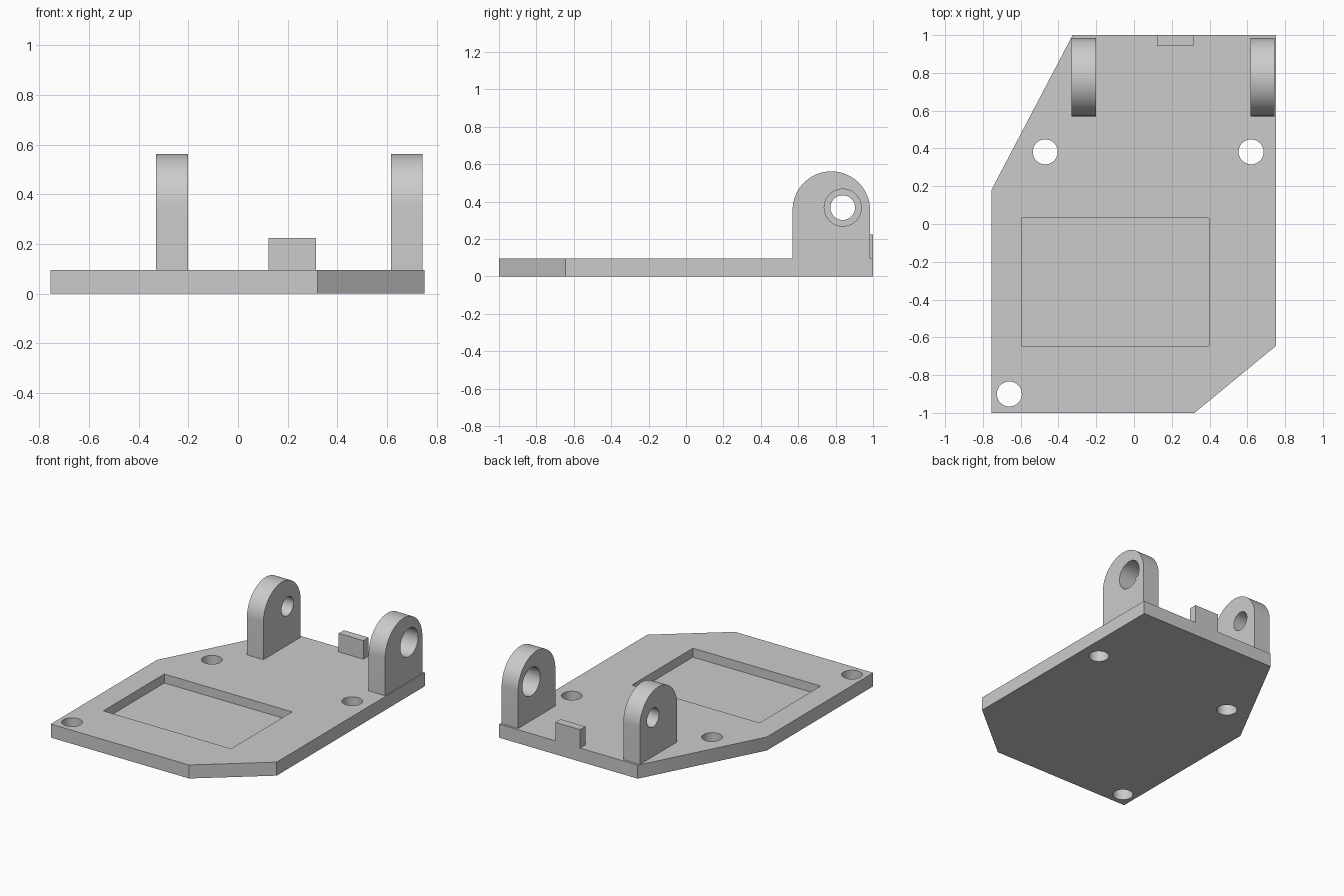
import bpy, bmesh, math
from mathutils import Matrix

default = bpy.data.objects.get("Cube")
if default:
    bpy.data.objects.remove(default, do_unlink=True)

THICK = 0.095      # plate thickness
HOLE_R = 0.066     # screw holes and small pivot bore

grey = bpy.data.materials.new("plain grey")
grey.use_nodes = True
colour = (0.6, 0.6, 0.6, 1)
grey.diffuse_color = colour
grey.node_tree.nodes["Principled BSDF"].inputs["Base Color"].default_value = colour


def extrude_profile(name, points, offset):
    """Solid made by sweeping a closed 3D outline along an offset."""
    bm = bmesh.new()
    face = bm.faces.new([bm.verts.new(p) for p in points])
    swept = bmesh.ops.extrude_face_region(bm, geom=[face])["geom"]
    bmesh.ops.translate(bm, vec=offset, verts=[v for v in swept if isinstance(v, bmesh.types.BMVert)])
    bmesh.ops.recalc_face_normals(bm, faces=bm.faces)
    mesh = bpy.data.meshes.new(name)
    bm.to_mesh(mesh)
    bm.free()
    mesh.materials.append(grey)
    obj = bpy.data.objects.new(name, mesh)
    bpy.context.collection.objects.link(obj)
    return obj


def box(name, x0, x1, y0, y1, z0, z1):
    base = [(x0, y0, z0), (x1, y0, z0), (x1, y1, z0), (x0, y1, z0)]
    return extrude_profile(name, base, (0, 0, z1 - z0))


def cylinder(name, centre, radius, axis):
    """Long round cutter along X or Z."""
    bm = bmesh.new()
    turn = Matrix.Rotation(math.pi / 2, 4, "Y") if axis == "X" else Matrix()
    bmesh.ops.create_cone(bm, cap_ends=True, segments=64, radius1=radius, radius2=radius,
                          depth=0.5, matrix=Matrix.Translation(centre) @ turn)
    mesh = bpy.data.meshes.new(name)
    bm.to_mesh(mesh)
    bm.free()
    mesh.materials.append(grey)
    obj = bpy.data.objects.new(name, mesh)
    bpy.context.collection.objects.link(obj)
    return obj


def cut(target, cutter):
    mod = target.modifiers.new(cutter.name, "BOOLEAN")
    mod.operation = "DIFFERENCE"
    mod.solver = "EXACT"
    mod.object = cutter
    bpy.ops.object.select_all(action="DESELECT")
    bpy.context.view_layer.objects.active = target
    target.select_set(True)
    bpy.ops.object.modifier_apply(modifier=mod.name)
    bpy.data.objects.remove(cutter, do_unlink=True)


def smooth(obj):
    bpy.ops.object.select_all(action="DESELECT")
    bpy.context.view_layer.objects.active = obj
    obj.select_set(True)
    bpy.ops.object.shade_smooth_by_angle(angle=math.radians(30))


# Base plate with two clipped corners
outline = [(-0.755, -1), (0.32, -1), (0.752, -0.645), (0.752, 1), (-0.325, 1), (-0.755, 0.18)]
plate = extrude_profile("base_plate", [(x, y, 0) for x, y in outline], (0, 0, THICK))

# Shallow rectangular pocket and three screw holes
cut(plate, box("pocket_cutter", -0.595, 0.398, -0.645, 0.032, 0.032, 0.3))
for x, y in [(-0.47, 0.382), (0.62, 0.382), (-0.66, -0.9)]:
    cut(plate, cylinder("screw_hole_cutter", (x, y, 0), HOLE_R, "Z"))
smooth(plate)

# Round-topped hinge lugs, the left one with the wider bore
LUG_Y, LUG_Z, LUG_R, LUG_W = 0.777, 0.355, 0.207, 0.128
for name, x, bore in [("right_lug", -0.33, HOLE_R), ("left_lug", 0.616, 0.099)]:
    arc = [math.pi * i / 40 for i in range(41)]
    profile = [(x, LUG_Y + LUG_R, THICK), *[(x, LUG_Y + LUG_R * math.cos(a), LUG_Z + LUG_R * math.sin(a))
               for a in arc], (x, LUG_Y - LUG_R, THICK)]
    lug = extrude_profile(name, profile, (LUG_W, 0, 0))
    cut(lug, cylinder("bore_cutter", (x + LUG_W / 2, 0.838, 0.368), bore, "X"))
    smooth(lug)

# Small stop tab on the rear edge
box("stop_tab", 0.123, 0.315, 0.942, 1, THICK, 0.225)
